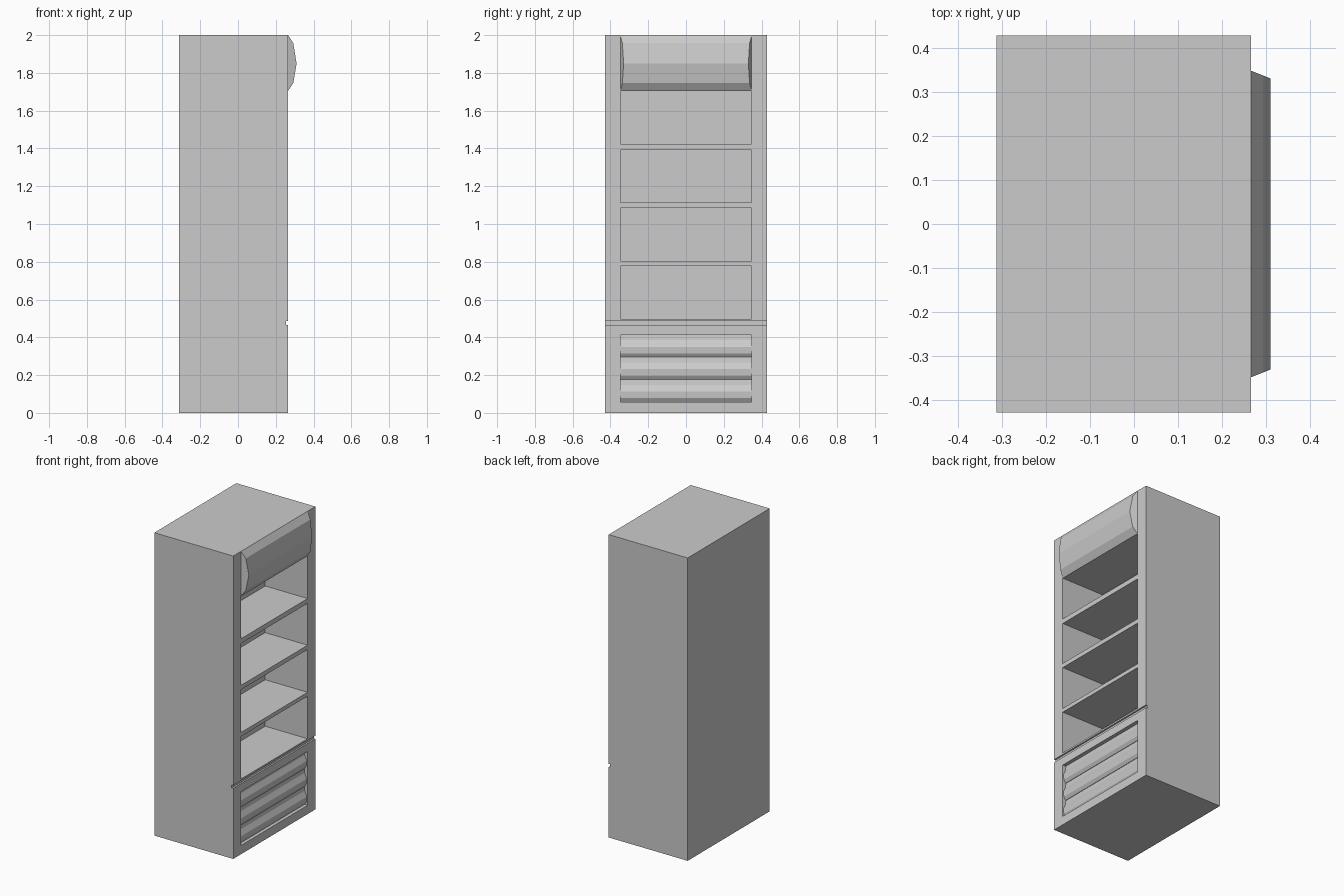
import bpy
import bmesh

if "Cube" in bpy.data.objects:
    bpy.data.objects.remove(bpy.data.objects["Cube"], do_unlink=True)

grey = bpy.data.materials.new("plain grey")
grey.use_nodes = True
grey.diffuse_color = (0.6, 0.6, 0.6, 1)
grey.node_tree.nodes["Principled BSDF"].inputs["Base Color"].default_value = (0.6, 0.6, 0.6, 1)

BACK, FRONT = -0.312, 0.265
HALF_WIDTH, HEIGHT = 0.428, 2.0
OPENING = 0.348


def finish(name, bm):
    bmesh.ops.recalc_face_normals(bm, faces=bm.faces)
    mesh = bpy.data.meshes.new(name)
    bm.to_mesh(mesh)
    bm.free()
    mesh.materials.append(grey)
    obj = bpy.data.objects.new(name, mesh)
    bpy.context.collection.objects.link(obj)
    return obj


def extrude_profile(name, profile, half_width, taper=0.0):
    """Run an (x, z) profile along y; taper narrows it as x leaves the front."""
    bm = bmesh.new()
    rings = []
    for side in (-1, 1):
        rings.append([bm.verts.new((x, side * (half_width - taper * max(0, x - FRONT)), z))
                      for x, z in profile])
    a, b = rings
    bm.faces.new(a)
    bm.faces.new(b)
    for i in range(len(profile)):
        j = (i + 1) % len(profile)
        bm.faces.new((a[i], a[j], b[j], b[i]))
    return finish(name, bm)


def box(name, x0, x1, half_width, z0, z1):
    return extrude_profile(name, [(x0, z0), (x1, z0), (x1, z1), (x0, z1)], half_width)


# Cabinet shell
cabinet = box("cabinet", BACK, FRONT, HALF_WIDTH, 0, HEIGHT)

# Pockets: four shelf bays, the vent recess and the groove between panels
cutters = [box("bay_cutter", -0.045, 0.4, OPENING, z0, z1)
           for z0, z1 in ((0.497, 0.778), (0.804, 1.086), (1.115, 1.391), (1.423, 1.704))]
cutters.append(box("vent_cutter", 0.23, 0.4, OPENING, 0.058, 0.413))
cutters.append(box("groove_cutter", FRONT - 0.011, 0.4, 0.6, 0.466, 0.486))

bpy.context.view_layer.objects.active = cabinet
for cutter in cutters:
    cutter.hide_render = True
    cut = cabinet.modifiers.new("cut", "BOOLEAN")
    cut.operation = "DIFFERENCE"
    cut.solver = "EXACT"
    cut.object = cutter
    bpy.ops.object.modifier_apply(modifier=cut.name)
for cutter in cutters:
    bpy.data.objects.remove(cutter, do_unlink=True)

# Bulging top hood with slanted ends
extrude_profile("top_hood", [
    (FRONT - 0.002, 2.0), (FRONT, 2.0), (0.293, 1.957), (0.31, 1.85),
    (0.293, 1.747), (FRONT, 1.704), (FRONT - 0.002, 1.704)], OPENING, taper=0.4)

# Three wavy vent slats
pitch = (0.413 - 0.058) / 3
for i in range(3):
    z = 0.058 + i * pitch
    extrude_profile("vent_slat_%d" % (i + 1), [
        (0.229, z), (0.243, z), (0.256, z + 0.02), (0.259, z + 0.055),
        (0.243, z + 0.09), (0.24, z + pitch), (0.229, z + pitch)], OPENING)
